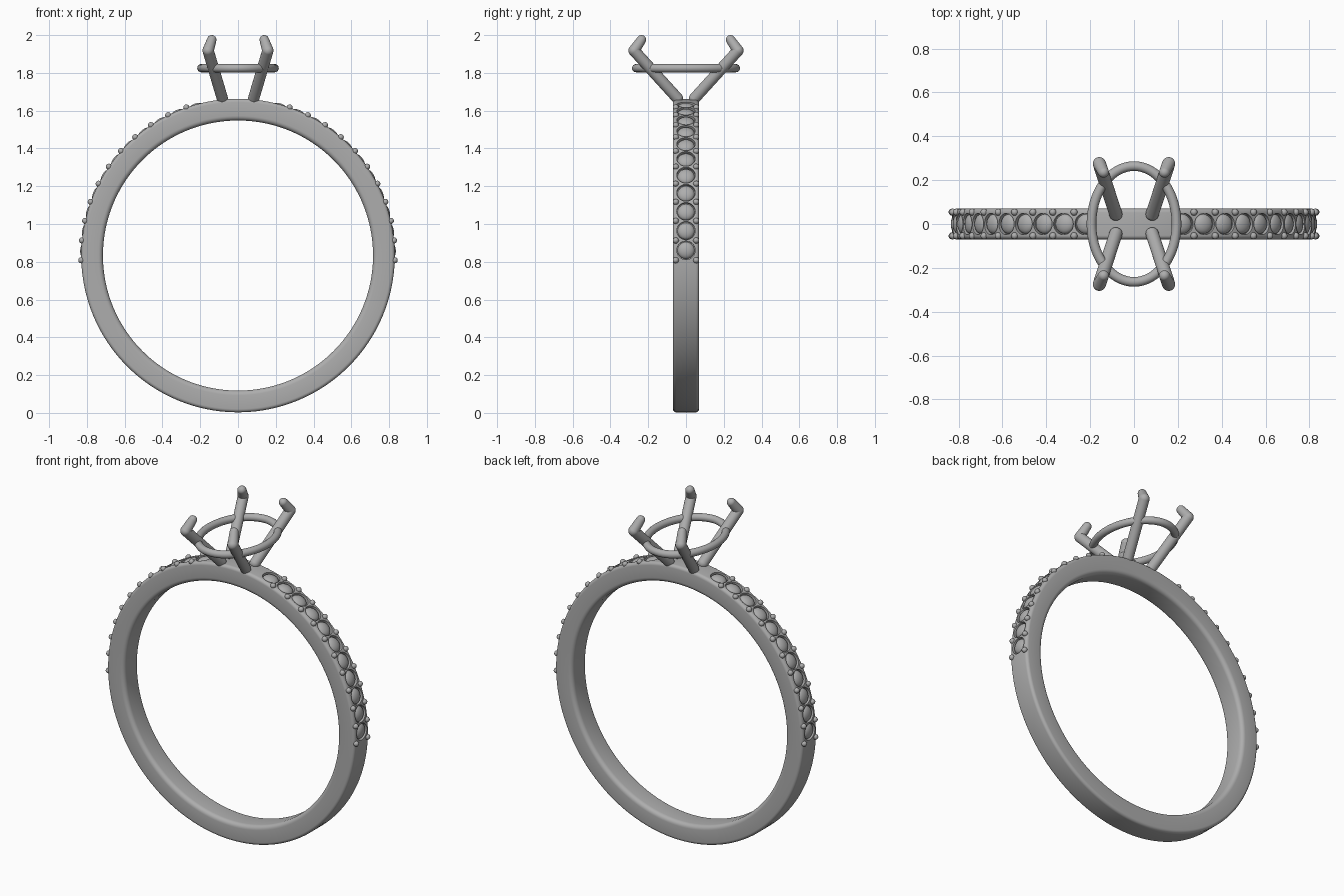
import bpy, bmesh
from math import sin, cos, pi, radians
from mathutils import Vector, Matrix

old = bpy.data.objects.get("Cube")
if old:
    bpy.data.objects.remove(old)

CENTRE_Z = 0.833      # finger hole centre
OUTER, INNER, HALF = 0.83, 0.715, 0.07
STEP, FIRST, STONES = 7.25, 1.9, 11

metal = bpy.data.materials.new("grey metal")
metal.use_nodes = True
GREY = (0.42, 0.42, 0.42, 1)
metal.diffuse_color = GREY
metal.node_tree.nodes["Principled BSDF"].inputs["Base Color"].default_value = GREY


def make(name, bm, angle=35):
    bmesh.ops.recalc_face_normals(bm, faces=bm.faces)
    mesh = bpy.data.meshes.new(name)
    bm.to_mesh(mesh)
    bm.free()
    mesh.materials.append(metal)
    obj = bpy.data.objects.new(name, mesh)
    bpy.context.collection.objects.link(obj)
    if angle:
        smooth(obj, angle)
    return obj


def smooth(obj, angle):
    bpy.ops.object.select_all(action='DESELECT')
    obj.select_set(True)
    bpy.context.view_layer.objects.active = obj
    bpy.ops.object.shade_smooth_by_angle(angle=radians(angle))


def on_band(deg, radius, y=0, side=1):
    """Matrix on the band's rim, local z pointing outward."""
    a = radians(deg)
    out = Vector((side * cos(a), 0, sin(a)))
    place = Vector((0, y, CENTRE_Z)) + out * radius
    return Matrix.Translation(place) @ out.to_track_quat('Z', 'Y').to_matrix().to_4x4()


def capsule(bm, p, q, r1, r2):
    """Round-ended tapered rod."""
    p, q = Vector(p), Vector(q)
    d = q - p
    turn = d.to_track_quat('Z', 'Y').to_matrix().to_4x4()
    bmesh.ops.create_cone(bm, cap_ends=True, segments=24, radius1=r1, radius2=r2,
                          depth=d.length, matrix=Matrix.Translation((p + q) / 2) @ turn)
    for end, r in ((p, r1), (q, r2)):
        bmesh.ops.create_uvsphere(bm, u_segments=24, v_segments=12, radius=r,
                                  matrix=Matrix.Translation(end) @ turn)


# Band: rounded rectangle profile spun round the finger hole
bm = bmesh.new()
profile = []
for r_edge, y_edge, fillet, start in ((OUTER, HALF, 0.018, 0), (INNER, HALF, 0.025, 90),
                                      (INNER, -HALF, 0.025, 180), (OUTER, -HALF, 0.018, 270)):
    cr = r_edge - fillet if r_edge == OUTER else r_edge + fillet
    cy = y_edge - fillet if y_edge > 0 else y_edge + fillet
    for k in range(6):
        a = radians(start + 18 * k)
        profile.append(bm.verts.new((cr + fillet * cos(a), cy + fillet * sin(a), CENTRE_Z)))
edges = [bm.edges.new((v, profile[(i + 1) % len(profile)])) for i, v in enumerate(profile)]
bmesh.ops.spin(bm, geom=profile + edges, cent=(0, 0, CENTRE_Z), axis=(0, 1, 0),
               angle=2 * pi, steps=160)
bmesh.ops.remove_doubles(bm, verts=bm.verts, dist=0.0001)
band = make("band", bm, None)

# Stone seats cut into the rim
bm = bmesh.new()
for side in (1, -1):
    for k in range(STONES):
        bmesh.ops.create_cone(bm, cap_ends=True, segments=32, radius1=0.049, radius2=0.049,
                              depth=0.05, matrix=on_band(FIRST + STEP * k, OUTER + 0.005, 0, side))
cutter = make("seat_cutter", bm, None)
cutter.hide_render = True
cut = band.modifiers.new("seats", 'BOOLEAN')
cut.operation, cut.solver, cut.object = 'DIFFERENCE', 'EXACT', cutter
bpy.context.view_layer.objects.active = band
bpy.ops.object.modifier_apply(modifier=cut.name)
bpy.data.objects.remove(cutter)
smooth(band, 35)

# Small domed stones and the pairs of beads between them
for side, label in ((1, "left"), (-1, "right")):
    bm = bmesh.new()
    for k in range(STONES):
        place = on_band(FIRST + STEP * k, OUTER - 0.018, 0, side)
        bmesh.ops.create_uvsphere(bm, u_segments=24, v_segments=12, radius=1,
                                  matrix=place @ Matrix.Diagonal((0.045, 0.045, 0.024, 1)))
    make(label + "_small_stones", bm)
    bm = bmesh.new()
    for k in range(STONES):
        for y in (0.054, -0.054):
            bmesh.ops.create_uvsphere(bm, u_segments=16, v_segments=10, radius=0.016,
                                      matrix=on_band(FIRST + STEP * (k - 0.5), OUTER, y, side))
    make(label + "_beads", bm)

# Four bent claws
for sx, lx in ((1, "left"), (-1, "right")):
    for sy, ly in ((-1, "front"), (1, "back")):
        bm = bmesh.new()
        base, bend, tip = [(sx * x, sy * y, z) for x, y, z in
                           ((0.083, 0.045, 1.665), (0.158, 0.275, 1.918), (0.139, 0.236, 1.975))]
        capsule(bm, base, bend, 0.03, 0.03)
        capsule(bm, bend, tip, 0.03, 0.025)
        make(f"{ly}_{lx}_claw", bm)

# Oval gallery rail joining the claws
bm = bmesh.new()
loops = []
for i in range(72):
    t = 2 * pi * i / 72
    centre = Vector((0.194 * cos(t), 0.264 * sin(t), 1.825))
    out = Vector((0.264 * cos(t), 0.194 * sin(t), 0)).normalized()
    loops.append([bm.verts.new(centre + 0.022 * (out * cos(a) + Vector((0, 0, sin(a)))))
                  for a in (2 * pi * j / 16 for j in range(16))])
for i in range(72):
    here, there = loops[i], loops[(i + 1) % 72]
    for j in range(16):
        n = (j + 1) % 16
        bm.faces.new((here[j], there[j], there[n], here[n]))
make("gallery_rail", bm)
